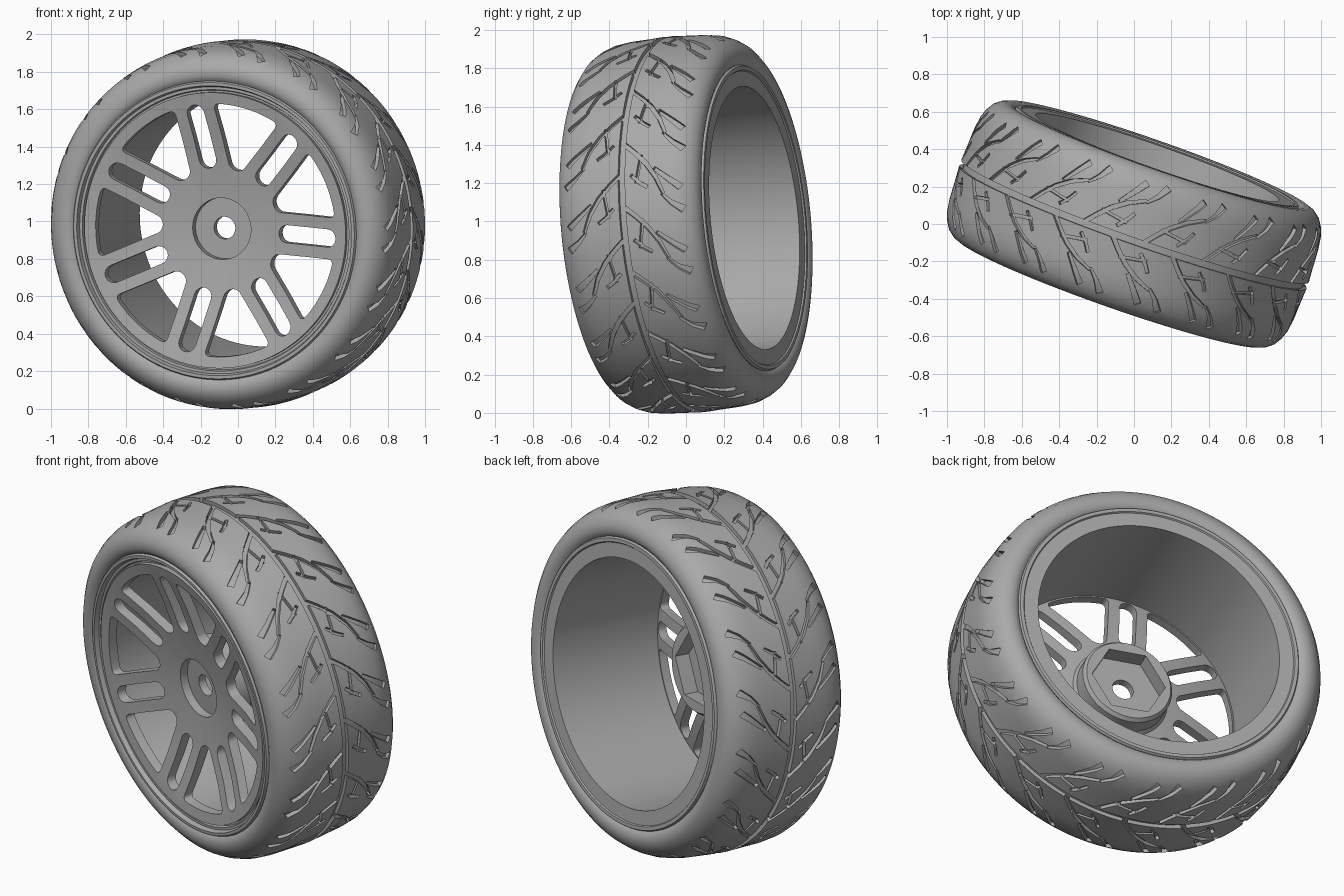
import bpy, bmesh
from math import sin, cos, pi, asin, radians
from mathutils import Vector

cube = bpy.data.objects.get("Cube")
if cube:
    bpy.data.objects.remove(cube, do_unlink=True)

# Wheel frame: axle points to the back, turned and slightly raised
YAW, RISE = radians(19.4), radians(5.1)
AXLE = Vector((cos(RISE) * sin(YAW), cos(RISE) * cos(YAW), sin(RISE)))
SIDE = Vector((cos(YAW), -sin(YAW), 0))
UP = AXLE.cross(SIDE) * -1
CENTRE = Vector((0, 0, 0.985))

grey = bpy.data.materials.new("plain_grey")
grey.use_nodes = True
grey.diffuse_color = (0.4, 0.4, 0.4, 1)
grey.node_tree.nodes["Principled BSDF"].inputs["Base Color"].default_value = grey.diffuse_color


def place(x, y, t):
    return CENTRE + SIDE * x + UP * y + AXLE * t


def polar(r, angle, t):
    return place(r * cos(angle), r * sin(angle), t)


def finish(name, bm):
    bmesh.ops.recalc_face_normals(bm, faces=bm.faces)
    mesh = bpy.data.meshes.new(name)
    bm.to_mesh(mesh)
    bm.free()
    mesh.materials.append(grey)
    obj = bpy.data.objects.new(name, mesh)
    bpy.context.collection.objects.link(obj)
    return obj


def lathe(name, profile, steps=144):
    """Turn a closed (radius, depth) outline about the axle."""
    bm = bmesh.new()
    rings = [[bm.verts.new(polar(r, 2 * pi * i / steps, t)) for r, t in profile]
             for i in range(steps)]
    n = len(profile)
    for i in range(steps):
        a, b = rings[i], rings[(i + 1) % steps]
        for j in range(n):
            k = (j + 1) % n
            bm.faces.new((a[j], a[k], b[k], b[j]))
    return finish(name, bm)


def prism(bm, outline, t0, t1, rounded=(), radius=0.0):
    """Solid along the axle; the listed corners are rounded."""
    low = [bm.verts.new(place(x, y, t0)) for x, y in outline]
    high = [bm.verts.new(place(x, y, t1)) for x, y in outline]
    bm.faces.new(low)
    bm.faces.new(high[::-1])
    sides = []
    for i in range(len(outline)):
        j = (i + 1) % len(outline)
        bm.faces.new((low[i], high[i], high[j], low[j]))
    for i in rounded:
        sides.append(bm.edges.get((low[i], high[i])))
    if sides:
        bmesh.ops.bevel(bm, geom=sides, offset=radius, segments=5,
                        profile=0.5, affect='EDGES')


def cut(obj, cutter):
    cutter.hide_render = True
    mod = obj.modifiers.new("cut", 'BOOLEAN')
    mod.operation, mod.solver, mod.object = 'DIFFERENCE', 'MANIFOLD', cutter
    bpy.context.view_layer.objects.active = obj
    bpy.ops.object.modifier_apply(modifier=mod.name)
    bpy.data.objects.remove(cutter, do_unlink=True)


def smooth(obj):
    bpy.ops.object.select_all(action='DESELECT')
    obj.select_set(True)
    bpy.context.view_layer.objects.active = obj
    bpy.ops.object.shade_smooth_by_angle(angle=radians(28))


# Tyre: rounded sidewalls, gently crowned tread, central groove
GROOVE = 0.022
crown = [(0.985, 0.018), (0.98, 0.1), (0.975, 0.2), (0.965, 0.27), (0.948, 0.315),
         (0.925, 0.352), (0.893, 0.378), (0.86, 0.39), (0.83, 0.389), (0.808, 0.38)]
half = [(0.985 - GROOVE, 0.018)] + crown + [(0.79, 0.36), (0.76, 0.3)]
tyre = lathe("tyre", half + [(r, -t) for r, t in reversed(half)])


def tread_radius(t):
    for (r0, t0), (r1, t1) in zip(crown, crown[1:]):
        if t <= t1:
            return r0 + (r1 - r0) * (t - t0) / (t1 - t0)
    return crown[-1][0]


# Tread grooves: (distance round, distance across, half width), one pitch per side
COUNT = 18
sipes = [
    [(0.0, 0.012, 0.012), (-0.05, 0.07, 0.012), (-0.11, 0.13, 0.012),
     (-0.19, 0.185, 0.011), (-0.28, 0.225, 0.008)],
    [(-0.17, 0.05, 0.009), (-0.215, 0.1, 0.009), (-0.24, 0.14, 0.009)],
    [(-0.065, 0.105, 0.008), (-0.215, 0.08, 0.008)],
    [(-0.14, 0.175, 0.009), (-0.2, 0.25, 0.014), (-0.25, 0.315, 0.018)],
    [(-0.28, 0.215, 0.006), (-0.33, 0.265, 0.012), (-0.37, 0.325, 0.02)],
]


def refine(path, parts=3):
    fine = [path[0]]
    for a, b in zip(path, path[1:]):
        fine += [tuple(u + (v - u) * k / parts for u, v in zip(a, b))
                 for k in range(1, parts + 1)]
    return fine


def ribbon(bm, path, base, side):
    rows = []
    for i, (s, t, w) in enumerate(path):
        a, b = path[max(i - 1, 0)], path[min(i + 1, len(path) - 1)]
        along = Vector((b[0] - a[0], b[1] - a[1])).normalized()
        row = []
        for sign in (1, -1):
            u, v = s - along.y * w * sign, t + along.x * w * sign
            for r in (tread_radius(v) - GROOVE, 1.05):
                row.append(bm.verts.new(polar(r, base + u / 0.97, v * side)))
        rows.append((row[0], row[1], row[3], row[2]))
    for p, q in zip(rows, rows[1:]):
        for j in range(4):
            k = (j + 1) % 4
            bm.faces.new((p[j], p[k], q[k], q[j]))
    bm.faces.new(rows[0])
    bm.faces.new(rows[-1][::-1])


for path in sipes:
    bm = bmesh.new()
    for side in (1, -1):
        for i in range(COUNT):
            ribbon(bm, refine(path), 2 * pi * (i + side / 4) / COUNT, side)
    cut(tyre, finish("groove_cutter", bm))
smooth(tyre)

# Rim barrel with stepped front lip and flat rear edge
rim = lathe("rim_barrel", [
    (0.69, 0.38), (0.77, 0.38), (0.775, 0.388), (0.795, 0.388), (0.802, 0.375),
    (0.75, 0.3), (0.75, -0.3), (0.802, -0.375), (0.795, -0.388), (0.778, -0.388),
    (0.77, -0.362), (0.755, -0.362), (0.75, -0.345), (0.70, -0.345), (0.69, -0.33)])
smooth(rim)

# Dished spoke disc with hub boss, front recess and axle hole
disc = lathe("spokes_and_hub", [
    (0.06, -0.215), (0.165, -0.215), (0.165, -0.262), (0.33, -0.28), (0.52, -0.318),
    (0.67, -0.36), (0.74, -0.372), (0.74, -0.33), (0.67, -0.305), (0.52, -0.262),
    (0.33, -0.22), (0.27, -0.21), (0.255, -0.19), (0.255, -0.1), (0.24, -0.08),
    (0.06, -0.08)])

# Seven narrow slots alternate with seven wide windows
SPOKES, OUTER, INNER, SLOT, BAR = 7, 0.68, 0.33, 0.048, 0.112
STEP = 2 * pi / SPOKES
bm = bmesh.new()
for i in range(SPOKES):
    angle = radians(-4) + i * STEP

    # Slot with round ends
    outline = []
    for centre, start in ((OUTER - SLOT, -pi / 2), (INNER + SLOT, pi / 2)):
        for k in range(9):
            f = start + pi * k / 8
            x, y = centre + SLOT * cos(f), SLOT * sin(f)
            outline.append((x * cos(angle) - y * sin(angle),
                            x * sin(angle) + y * cos(angle)))
    prism(bm, outline, -0.6, 0.1)

    # Window whose sides run parallel to the bars
    wide, narrow = asin(BAR / OUTER), asin(BAR / INNER)
    arc = [angle + wide + (STEP - 2 * wide) * k / 6 for k in range(7)]
    corners = [(INNER, angle + narrow)] + [(OUTER, a) for a in arc]
    corners.append((INNER, angle + STEP - narrow))
    prism(bm, [(r * cos(a), r * sin(a)) for r, a in corners],
          -0.6, 0.1, (0, 1, 7, 8), 0.03)
cut(disc, finish("window_cutter", bm))

# Hexagonal drive socket at the back of the hub
bm = bmesh.new()
prism(bm, [(0.21 * cos(k * pi / 3), 0.21 * sin(k * pi / 3)) for k in range(6)], -0.17, 0.1)
cut(disc, finish("socket_cutter", bm))
smooth(disc)
